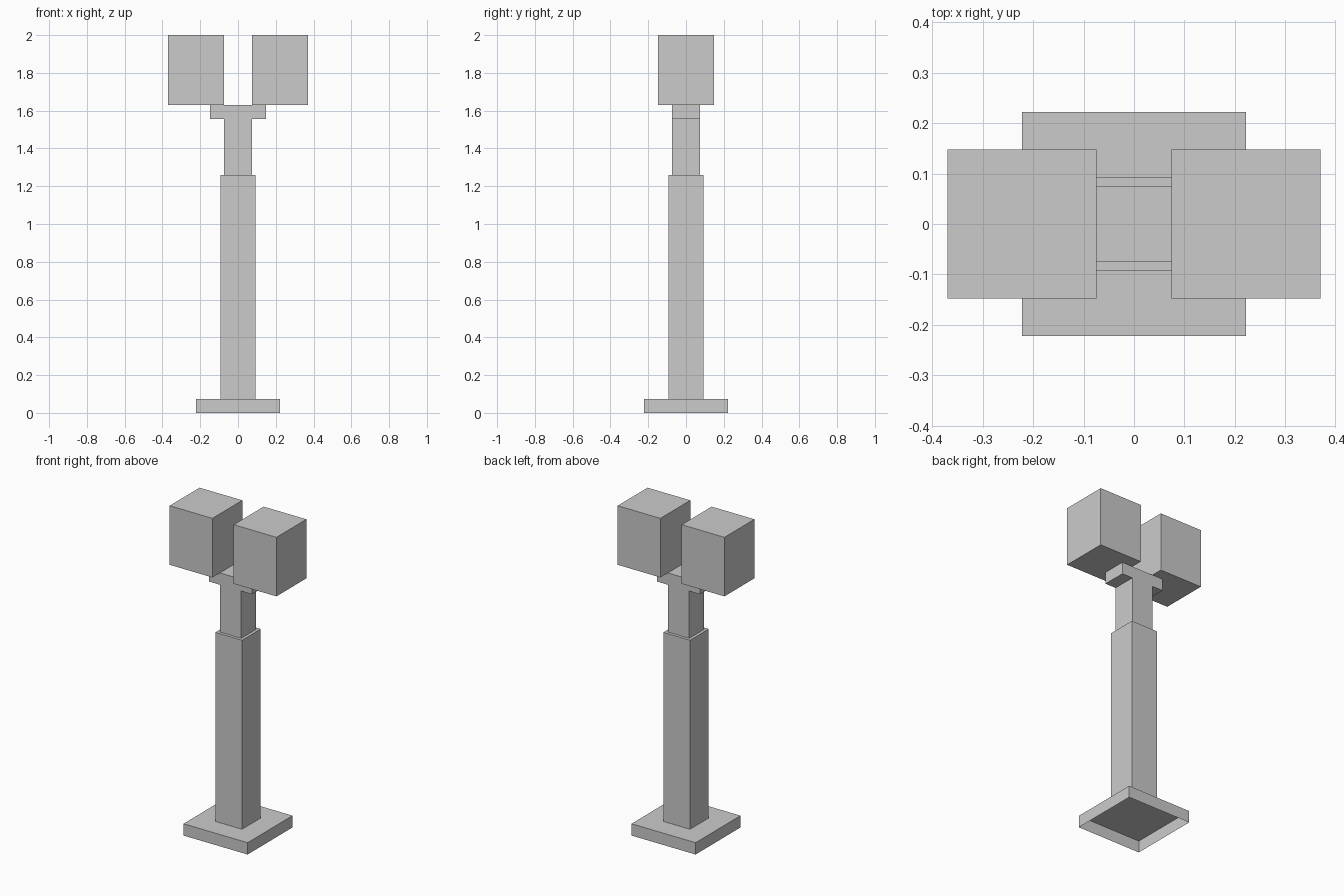
import bpy, bmesh
from mathutils import Matrix, Vector

if "Cube" in bpy.data.objects:
    bpy.data.objects.remove(bpy.data.objects["Cube"])

U = 2 / 27  # the whole model sits on this block grid


def finish(bm, name):
    mesh = bpy.data.meshes.new(name)
    bm.to_mesh(mesh)
    bm.free()
    obj = bpy.data.objects.new(name, mesh)
    bpy.context.collection.objects.link(obj)
    return obj


def box(name, x, half_x, half_y, z0, z1, open_bottom=False):
    bm = bmesh.new()
    size = Vector((2 * half_x, 2 * half_y, z1 - z0)) * U
    centre = Vector((x, 0, (z0 + z1) / 2)) * U
    bmesh.ops.create_cube(bm, size=1, matrix=Matrix.Translation(centre) @ Matrix.Diagonal(size).to_4x4())
    if open_bottom:
        bm.normal_update()
        bottom = [f for f in bm.faces if f.normal.z < -0.9]
        bmesh.ops.delete(bm, geom=bottom, context='FACES_ONLY')
    return finish(bm, name)


# Foot plate, hollow underneath, and the post standing on it
box("base_plate", 0, 3, 3, 0, 1, open_bottom=True)
box("post", 0, 1.25, 1.25, 1, 17)

# T-shaped neck and bracket, one profile extruded front to back
half = [(1, 17), (1, 21), (2, 21), (2, 22)]
profile = half + [(-x, z) for x, z in reversed(half)]
bm = bmesh.new()
face = bm.faces.new([bm.verts.new((x * U, -U, z * U)) for x, z in profile])
ext = bmesh.ops.extrude_face_region(bm, geom=[face], use_keep_orig=True)
bmesh.ops.translate(bm, vec=(0, 2 * U, 0),
                    verts=[v for v in ext["geom"] if isinstance(v, bmesh.types.BMVert)])
bmesh.ops.recalc_face_normals(bm, faces=bm.faces)
finish(bm, "t_bracket")

# Pair of lamp heads
for side, x in (("left", -3), ("right", 3)):
    box(f"lamp_head_{side}", x, 2, 2, 22, 27)
